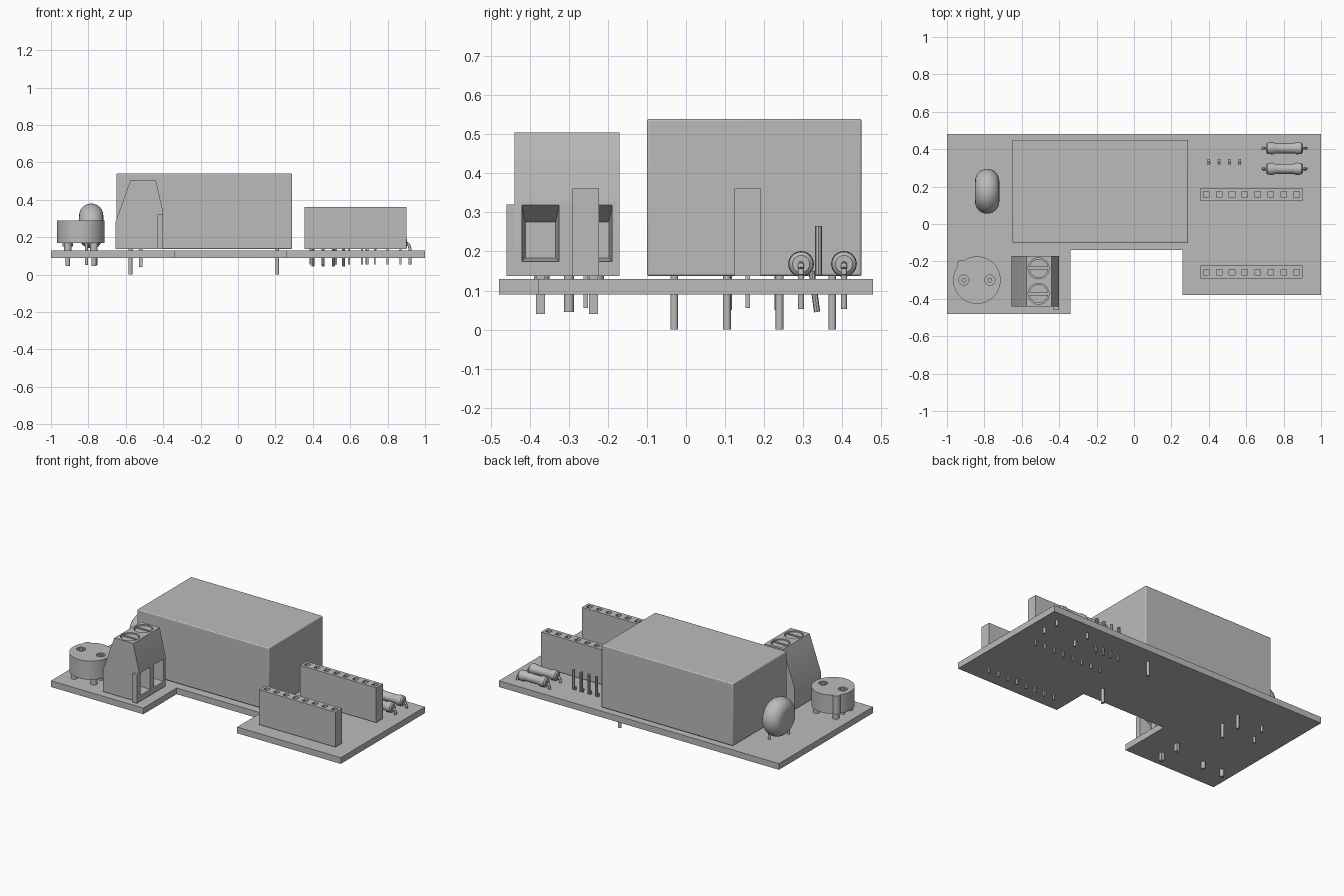
import bpy, bmesh, math
from mathutils import Vector, Matrix

cube = bpy.data.objects.get("Cube")
if cube:
    bpy.data.objects.remove(cube, do_unlink=True)

grey = bpy.data.materials.new("plain grey")
grey.use_nodes = True
COLOUR = (0.5, 0.5, 0.5, 1)
grey.diffuse_color = COLOUR
grey.node_tree.nodes["Principled BSDF"].inputs["Base Color"].default_value = COLOUR


# Helpers: each adds a solid to a bmesh, make() turns it into an object
def box(bm, x0, x1, y0, y1, z0, z1):
    m = Matrix.Translation(((x0 + x1) / 2, (y0 + y1) / 2, (z0 + z1) / 2))
    m = m @ Matrix.Diagonal((x1 - x0, y1 - y0, z1 - z0, 1))
    bmesh.ops.create_cube(bm, size=1, matrix=m)


def rod(bm, a, b, r, sides=16):
    a, b = Vector(a), Vector(b)
    d = b - a
    m = Matrix.Translation((a + b) / 2) @ d.to_track_quat('Z', 'Y').to_matrix().to_4x4()
    bmesh.ops.create_cone(bm, cap_ends=True, segments=sides, radius1=r, radius2=r,
                          depth=d.length, matrix=m)


def loft(bm, ring_a, ring_b):
    a = [bm.verts.new(p) for p in ring_a]
    b = [bm.verts.new(p) for p in ring_b]
    bm.faces.new(a)
    bm.faces.new(b[::-1])
    for i in range(len(a)):
        j = (i + 1) % len(a)
        bm.faces.new((a[j], a[i], b[i], b[j]))
    bmesh.ops.recalc_face_normals(bm, faces=bm.faces)


def lathe_x(bm, profile, centre, steps=32):
    # profile of (x, radius) spun about an axis parallel to x
    vs = [bm.verts.new((x, 0, r)) for x, r in profile]
    es = [bm.edges.new(p) for p in zip(vs, vs[1:])]
    bmesh.ops.spin(bm, geom=vs + es, cent=(0, 0, 0), axis=(1, 0, 0),
                   angle=math.tau, steps=steps)
    bmesh.ops.remove_doubles(bm, verts=bm.verts, dist=0.0002)
    bmesh.ops.recalc_face_normals(bm, faces=bm.faces)
    bmesh.ops.translate(bm, verts=bm.verts, vec=centre)


def make(name, bm, cut=None, bevel=0):
    mesh = bpy.data.meshes.new(name)
    bm.to_mesh(mesh)
    bm.free()
    ob = bpy.data.objects.new(name, mesh)
    bpy.context.collection.objects.link(ob)
    mesh.materials.append(grey)
    if bevel:
        mod = ob.modifiers.new("bevel", 'BEVEL')
        mod.width, mod.segments = bevel, 3
    bpy.ops.object.select_all(action='DESELECT')
    ob.select_set(True)
    bpy.context.view_layer.objects.active = ob
    if cut:
        cutter = make(name + "_cutter", cut)
        mod = ob.modifiers.new("cut", 'BOOLEAN')
        mod.operation, mod.solver, mod.object = 'DIFFERENCE', 'EXACT', cutter
        graph = bpy.context.evaluated_depsgraph_get()
        ob.data = bpy.data.meshes.new_from_object(ob.evaluated_get(graph))
        ob.modifiers.clear()
        bpy.data.objects.remove(cutter, do_unlink=True)
        ob.select_set(True)
        bpy.context.view_layer.objects.active = ob
    bpy.ops.object.shade_smooth_by_angle(angle=math.radians(35))
    return ob


new = bmesh.new
TOP, BASE = 0.13, 0.137

# Circuit board with its notch
outline = [(-1, .48), (1, .48), (1, -.38), (.26, -.38), (.26, -.14),
           (-.34, -.14), (-.34, -.48), (-1, -.48)]
bm = new()
loft(bm, [(x, y, .09) for x, y in outline], [(x, y, TOP) for x, y in outline])
make("board", bm)

# Large power module and its pins
bm = new()
box(bm, -.65, .29, -.1, .45, BASE, .54)
make("power_module", bm, bevel=.006)
bm = new()
for x, y in [(-.575, .105), (-.575, .24), (.21, -.03), (.21, .375)]:
    rod(bm, (x, y, 0), (x, y, .15), .01)
make("power_module_pins", bm)

# Screw terminal with wire openings and screw wells
prof = [(-.655, BASE), (-.655, .28), (-.575, .505), (-.44, .505), (-.4, .335), (-.4, BASE)]
bm, cut = new(), new()
loft(bm, [(x, -.44, z) for x, z in prof], [(x, -.17, z) for x, z in prof])


def window(x, y, half, z0, z1):
    return [(x, y - half, z0), (x, y + half, z0), (x, y + half, z1), (x, y - half, z1)]


WAYS = (-.373, -.237)
for y in WAYS:
    loft(cut, window(-.399, y, .048, .174, .32), window(-.47, y, .039, .183, .275))
    # shallow lead-in keeps the cut clear of the wall plane
    loft(cut, window(-.38, y, .048, .174, .32), window(-.3995, y, .048, .174, .32))
    rod(cut, (-.51, y, .485), (-.51, y, .53), .056, 32)
make("screw_terminal", bm, cut)
bm = new()
box(bm, -.43, -.4, -.46, -.44, BASE, .32)
make("terminal_side_rib", bm)
for n, y in enumerate(WAYS):
    bm, cut = new(), new()
    rod(bm, (-.51, y, .47), (-.51, y, .5), .05, 32)
    box(cut, -.58, -.44, y - .007, y + .007, .488, .52)
    make("terminal_screw_%d" % (n + 1), bm, cut)
bm = new()
for y in WAYS:
    box(bm, -.53, -.51, y - .012, y + .012, .04, .15)
make("terminal_pins", bm)

# Round buzzer on standoffs, with two ringed pins
bm, cut = new(), new()
rod(bm, (-.84, -.3, .17), (-.84, -.3, .29), .127, 48)
for x in (-.91, -.77):
    rod(cut, (x, -.3, .28), (x, -.3, .31), .027, 24)
make("buzzer_body", bm, cut)
bm = new()
rod(bm, (-.925, -.215, .17), (-.925, -.215, .29), .022)
make("buzzer_key", bm)
bm = new()
for dx in (-.07, .07):
    for dy in (-.07, .07):
        rod(bm, (-.84 + dx, -.3 + dy, TOP), (-.84 + dx, -.3 + dy, .175), .02)
make("buzzer_standoffs", bm)
bm = new()
for x in (-.91, -.77):
    rod(bm, (x, -.3, .045), (x, -.3, .29), .0125)
    rod(bm, (x, -.3, .15), (x, -.3, .18), .027)
make("buzzer_pins", bm)

# Disc capacitor with rounded rim
bm = new()
arc = [(-.065 * math.cos(a), .055 + .065 * math.sin(a))
       for a in [math.pi * i / 12 for i in range(13)]]
lathe_x(bm, [(-.065, 0)] + arc + [(.065, 0)], (-.785, .175, .26), 40)
make("disc_capacitor", bm)
bm = new()
for x, y in [(-.81, .11), (-.76, .235)]:
    rod(bm, (x, y, .05), (x, y, .2), .008)
make("capacitor_leads", bm)

# Two eight-way socket strips
for name, y in [("front", -.257), ("rear", .158)]:
    bm, cut, pins = new(), new(), new()
    box(bm, .355, .9, y - .034, y + .034, BASE, .362)
    for i in range(8):
        x = .386 + .069 * i
        box(cut, x - .015, x + .015, y - .015, y + .015, .27, .4)
        box(pins, x - .005, x + .005, y - .006, y + .006, .055, .15)
    make(name + "_socket", bm, cut)
    make(name + "_socket_pins", pins)

# Open four-pin plug shell with slotted walls
bm, cut = new(), new()
box(bm, .35, .615, .3, .41, BASE, .295)
box(cut, .366, .599, .315, .395, .16, .35)
box(cut, .3, .7, .332, .375, .24, .36)
for x in (.405, .56):
    box(cut, x - .02, x + .02, .385, .45, .24, .37)
make("plug_shell", bm, cut)
bm = new()
for i in range(4):
    x = .4 + .055 * i
    rod(bm, (x, .34, .14), (x, .34, .265), .009, 8)
    rod(bm, (x, .322, .15), (x, .336, .045), .008, 8)
make("plug_pins", bm)

# Two resistors with bulged ends and bent leads
half = [(-.098, 0), (-.098, .022), (-.09, .031), (-.062, .033), (-.05, .027)]
shape = half + [(-x, r) for x, r in reversed(half)]
for name, y in [("front", .295), ("rear", .405)]:
    bm = new()
    lathe_x(bm, shape, (.805, y, .168), 24)
    make(name + "_resistor", bm)
    bm = new()
    for s in (-1, 1):
        pts = [(.805 + s * dx, y, z) for dx, z in
               [(.09, .168), (.102, .166), (.111, .155), (.114, .14), (.114, .053)]]
        for a, b in zip(pts, pts[1:]):
            rod(bm, a, b, .008, 12)
    make(name + "_resistor_leads", bm)
